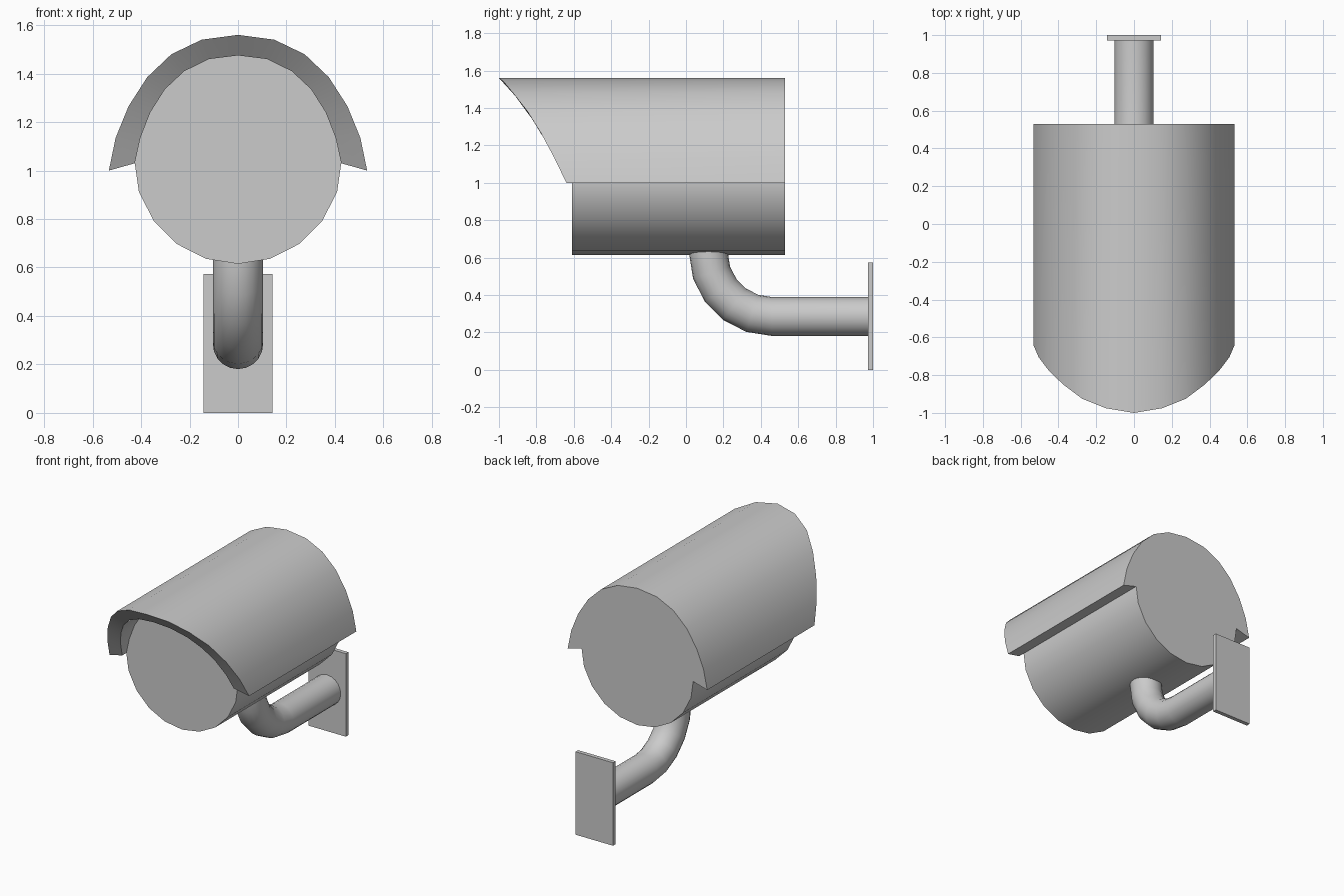
import bpy, bmesh, math
from math import sin, cos, radians

if "Cube" in bpy.data.objects:
    bpy.data.objects.remove(bpy.data.objects["Cube"])

BACK, FRONT = 0.53, -0.61


def loft(name, rings, smooth=True):
    """Skin a series of closed rings and cap both ends."""
    bm = bmesh.new()
    loops = [[bm.verts.new(p) for p in ring] for ring in rings]
    for a, b in zip(loops, loops[1:]):
        for i in range(len(a)):
            j = (i + 1) % len(a)
            bm.faces.new((a[i], a[j], b[j], b[i]))
    bm.faces.new(loops[0])
    bm.faces.new(loops[-1])
    bmesh.ops.recalc_face_normals(bm, faces=bm.faces)
    mesh = bpy.data.meshes.new(name)
    bm.to_mesh(mesh)
    bm.free()
    obj = bpy.data.objects.new(name, mesh)
    bpy.context.collection.objects.link(obj)
    if smooth:
        bpy.ops.object.select_all(action='DESELECT')
        obj.select_set(True)
        bpy.context.view_layer.objects.active = obj
        bpy.ops.object.shade_smooth_by_angle(angle=radians(30))
    return obj


def mirrored(half):
    """Extend a profile that starts at x = 0 to both sides."""
    return [(-p[0], *p[1:]) for p in half[:0:-1]] + half


# Visor profiles: outer edge (x, y of front lip, z) and inner edge (x, z)
outer = [(0, -1.0, 1.56), (0.15, -0.975, 1.54), (0.275, -0.925, 1.48),
         (0.375, -0.85, 1.385), (0.452, -0.775, 1.265),
         (0.505, -0.705, 1.135), (0.533, -0.64, 1.0)]
inner = [(0, 1.475), (0.12, 1.46), (0.222, 1.41), (0.302, 1.335),
         (0.362, 1.24), (0.403, 1.135), (0.426, 1.03)]


def lip_y(z):
    """Front lip depth of the slanted visor cut at height z."""
    for (_, y1, z1), (_, y0, z0) in zip(outer, outer[1:]):
        if z >= z0:
            return y0 + (y1 - y0) * (z - z0) / (z1 - z0)
    return outer[-1][1]


# Sun visor
rings = []
for (xo, yo, zo), (xi, zi) in zip(mirrored(outer), mirrored(inner)):
    rings.append([(xo, yo, zo), (xo, BACK, zo), (xi, BACK, zi), (xi, lip_y(zi), zi)])
loft("sun_visor", rings)

# Camera body: upper half follows the visor, lower half is a round barrel
lower = [(0.43 * sin(radians(a)), 1.045 - 0.43 * cos(radians(a)))
         for a in (72, 54, 36, 18, 0, -18, -36, -54, -72)]
section = mirrored(inner) + lower
loft("camera_body", [[(x, y, z) for x, z in section] for y in (FRONT, BACK)])

# Bent support arm
R, r, N = 0.34, 0.104, 20
stations = [(0.12, 0.65, 0)]
stations += [(0.46 - R * cos(radians(a)), 0.625 - R * sin(radians(a)), a)
             for a in range(0, 91, 18)]
stations.append((0.975, 0.285, 90))
arm = []
for y, z, a in stations:
    ca, sa = cos(radians(a)), sin(radians(a))
    ring = []
    for i in range(N):
        t = 2 * math.pi * i / N
        ring.append((r * cos(t), y - r * sin(t) * ca, z - r * sin(t) * sa))
    arm.append(ring)
loft("support_arm", arm)

# Wall plate
loft("wall_plate", [[(-0.143, y, 0), (0.143, y, 0), (0.143, y, 0.573), (-0.143, y, 0.573)]
                    for y in (0.972, 1.0)], smooth=False)
